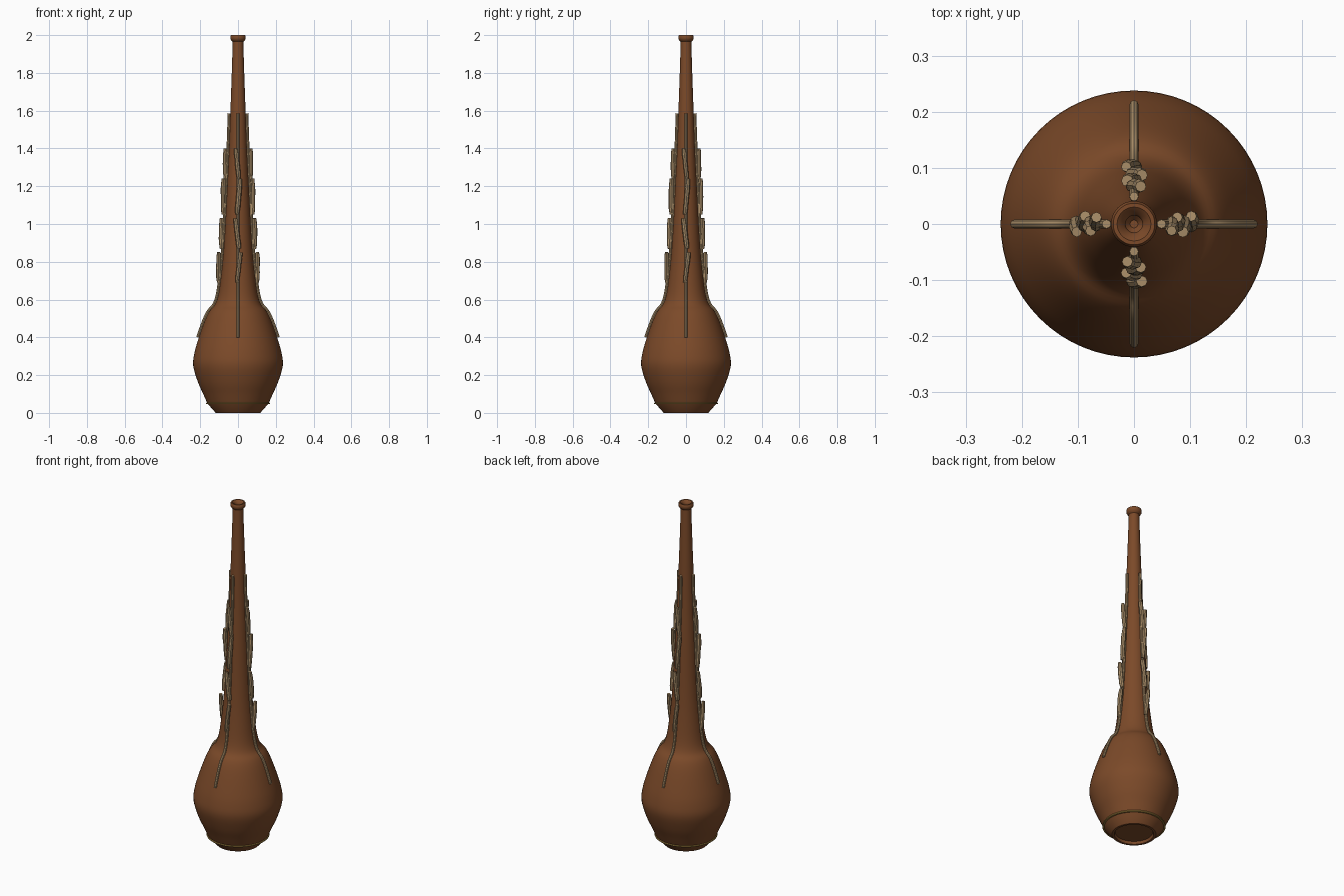
import bpy, bmesh, math, random
from mathutils import Vector, Matrix

random.seed(4)
if "Cube" in bpy.data.objects:
    bpy.data.objects.remove(bpy.data.objects["Cube"], do_unlink=True)


def material(name, rgb):
    m = bpy.data.materials.new(name)
    m.use_nodes = True
    m.diffuse_color = (*rgb, 1)
    m.node_tree.nodes["Principled BSDF"].inputs["Base Color"].default_value = (*rgb, 1)
    return m


clay = material("brown clay", (0.20, 0.068, 0.022))
bark = material("tan bark", (0.40, 0.27, 0.14))
gold = material("dull gold", (0.36, 0.22, 0.05))


def finish(bm, name, mat, angle=35):
    bmesh.ops.recalc_face_normals(bm, faces=bm.faces)
    mesh = bpy.data.meshes.new(name)
    bm.to_mesh(mesh)
    bm.free()
    mesh.materials.append(mat)
    ob = bpy.data.objects.new(name, mesh)
    bpy.context.collection.objects.link(ob)
    bpy.ops.object.select_all(action="DESELECT")
    ob.select_set(True)
    bpy.context.view_layer.objects.active = ob
    bpy.ops.object.shade_smooth_by_angle(angle=math.radians(angle))
    return ob


def smooth_path(pts, steps=4):
    """Catmull-Rom curve through (radius, height) points."""
    p = [Vector(q) for q in pts]
    p = [2 * p[0] - p[1]] + p + [2 * p[-1] - p[-2]]
    out = []
    for a, b, c, d in zip(p, p[1:], p[2:], p[3:]):
        for i in range(steps):
            t = i / steps
            out.append(0.5 * (2 * b + (c - a) * t + (2 * a - 5 * b + 4 * c - d) * t * t
                              + (3 * b - a - 3 * c + d) * t ** 3))
    return out + [p[-2]]


def lathe(name, profile, mat, segments=64):
    bm = bmesh.new()
    vs = [bm.verts.new((r, 0, z)) for r, z in profile]
    es = [bm.edges.new(pair) for pair in zip(vs, vs[1:])]
    bmesh.ops.spin(bm, geom=vs + es, axis=(0, 0, 1), cent=(0, 0, 0),
                   angle=math.tau, steps=segments, use_duplicate=False)
    bmesh.ops.remove_doubles(bm, verts=bm.verts, dist=0.0002)
    return finish(bm, name, mat)


def tube(bm, path, radii, sides=8, turn=0):
    """Capped tube along a path, rotated about z by turn."""
    rot = Matrix.Rotation(turn, 3, "Z")
    rings = []
    for i, p in enumerate(path):
        d = (path[min(i + 1, len(path) - 1)] - path[max(i - 1, 0)]).normalized()
        u = d.cross(Vector((1, 0, 0))).normalized()
        v = d.cross(u)
        angles = [math.tau * k / sides for k in range(sides)]
        rings.append([bm.verts.new(rot @ (p + radii[i] * (u * math.cos(a) + v * math.sin(a))))
                      for a in angles])
    for r0, r1 in zip(rings, rings[1:]):
        for k in range(sides):
            n = (k + 1) % sides
            bm.faces.new((r0[k], r0[n], r1[n], r1[k]))
    bm.faces.new(rings[0])
    bm.faces.new(rings[-1])


# Bottle: recessed foot, round belly, long neck, flared lip and open mouth
foot = [(0, 0.015), (0.10, 0.015), (0.105, 0), (0.118, 0)]
wall = smooth_path([(0.162, 0.05), (0.184, 0.1), (0.213, 0.165), (0.237, 0.25), (0.23, 0.32),
                    (0.207, 0.4), (0.175, 0.49), (0.15, 0.54), (0.121, 0.575), (0.103, 0.63),
                    (0.089, 0.73), (0.077, 0.85), (0.067, 1.0), (0.057, 1.2), (0.047, 1.4),
                    (0.04, 1.6), (0.033, 1.8), (0.028, 1.965)])
lip = [(0.036, 1.972), (0.041, 1.98), (0.041, 1.992), (0.037, 2.0), (0.03, 2.0),
       (0.018, 1.99), (0.015, 1.98), (0.015, 1.9), (0.007, 1.89), (0, 1.89)]
lathe("bottle", foot + wall + lip, clay)

# Thin band around the foot
lathe("foot_band", [(0.158, 0.046), (0.167, 0.046), (0.169, 0.05), (0.167, 0.055),
                    (0.158, 0.055)], gold)

# One vine per side: (bottom, top, distance from axis, thickness, sideways lean)
rods = [(0.69, 0.85, 0.102, 0.012, 0.014), (0.87, 1.03, 0.087, 0.013, -0.014),
        (1.05, 1.24, 0.077, 0.013, 0.012), (1.24, 1.40, 0.067, 0.012, -0.012)]
stem = [p for p in wall if 0.39 < p.y < 1.58]
names = ["front", "left", "back", "right"]

for n, side in enumerate(names):
    turn = n * math.pi / 2
    bm = bmesh.new()
    path = [Vector((0, -p.x - 0.006, p.y)) for p in stem] + [Vector((0, -0.049, 1.585))]
    tube(bm, path, [0.008] * len(path), turn=turn)
    finish(bm, side + "_vine_stem", bark)

    # Overlapping bark pieces, alternately leaning to each side
    bm = bmesh.new()
    for z0, z1, r, thick, lean in rods:
        steps = 6
        path, radii = [], []
        for i in range(steps + 1):
            t = i / steps
            path.append(Vector((lean * (1.4 * t - 0.4), -r - 0.002 * math.sin(math.pi * t),
                                z0 + (z1 - z0) * t)))
            radii.append(thick * random.uniform(0.88, 1.05) * (0.8 if i in (0, steps) else 1))
        tube(bm, path, radii, turn=turn)
    finish(bm, side + "_bark_pieces", bark, 40)
